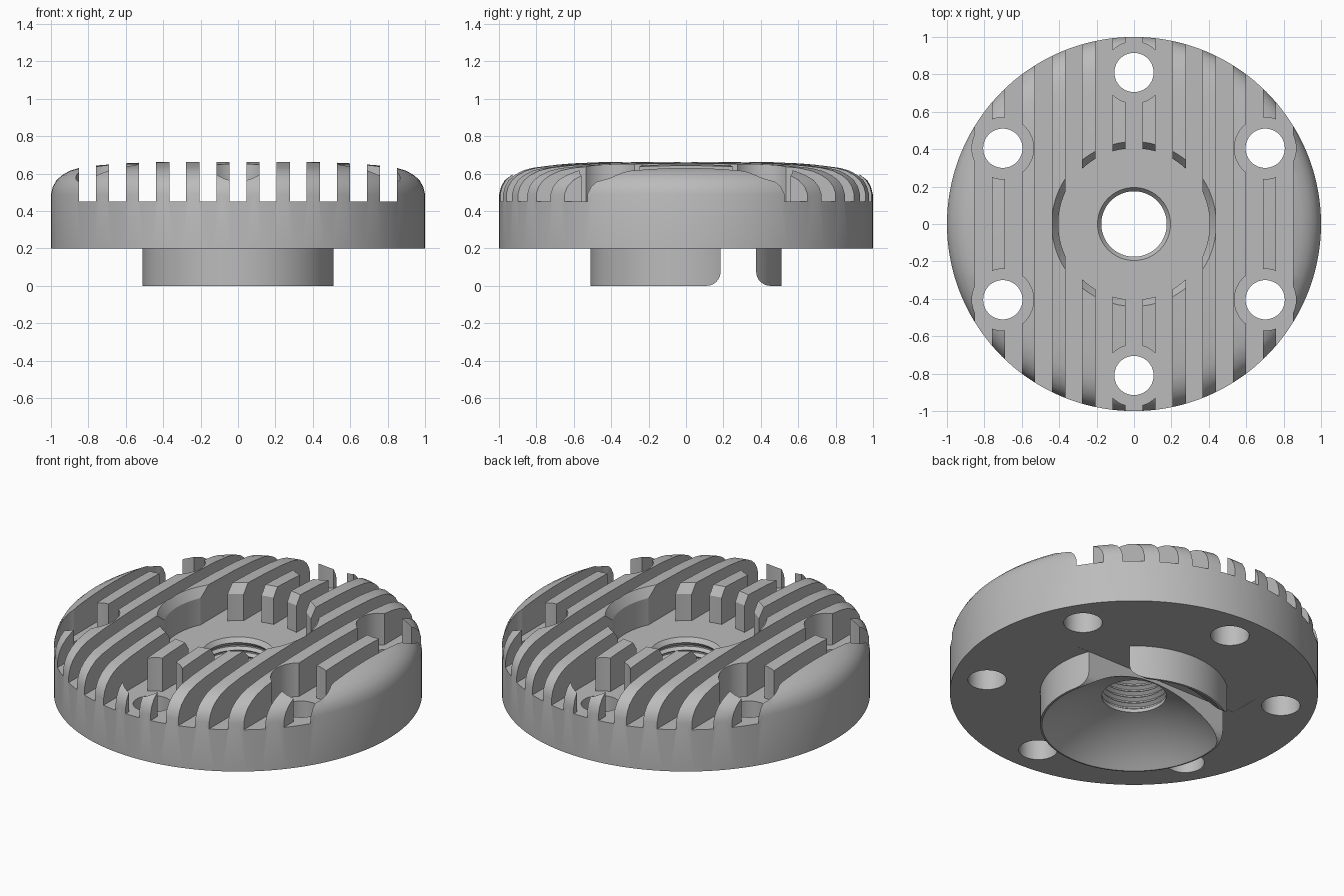
import bpy, bmesh
from math import pi, sin, cos, sqrt, radians

cube = bpy.data.objects.get("Cube")
if cube:
    bpy.data.objects.remove(cube, do_unlink=True)

metal = bpy.data.materials.new("cast_grey_metal")
metal.use_nodes = True
GREY = (0.5, 0.5, 0.5, 1)
metal.diffuse_color = GREY
metal.node_tree.nodes["Principled BSDF"].inputs["Base Color"].default_value = GREY


def make_object(name, bm):
    bmesh.ops.recalc_face_normals(bm, faces=bm.faces)
    mesh = bpy.data.meshes.new(name)
    bm.to_mesh(mesh)
    bm.free()
    mesh.materials.append(metal)
    obj = bpy.data.objects.new(name, mesh)
    bpy.context.collection.objects.link(obj)
    return obj


def lathe(bm, profile, segments, cx=0, cy=0):
    """Revolve a closed (radius, z) outline about a vertical axis."""
    rings = []
    for i in range(segments):
        a = 2 * pi * i / segments
        rings.append([bm.verts.new((cx + r * cos(a), cy + r * sin(a), z)) for r, z in profile])
    n = len(profile)
    for i in range(segments):
        p, q = rings[i], rings[(i + 1) % segments]
        for j in range(n):
            k = (j + 1) % n
            bm.faces.new((p[j], q[j], q[k], p[k]))


def prism(bm, outline, x0, x1):
    """Extrude a (y, z) outline along x."""
    a = [bm.verts.new((x0, y, z)) for y, z in outline]
    b = [bm.verts.new((x1, y, z)) for y, z in outline]
    bm.faces.new(a)
    bm.faces.new(b[::-1])
    n = len(outline)
    for i in range(n):
        k = (i + 1) % n
        bm.faces.new((a[i], b[i], b[k], a[k]))


def cut(target, cutter):
    mod = target.modifiers.new("cut", 'BOOLEAN')
    mod.operation = 'DIFFERENCE'
    mod.solver = 'EXACT'
    mod.object = cutter
    bpy.context.view_layer.objects.active = target
    bpy.ops.object.modifier_apply(modifier=mod.name)
    bpy.data.objects.remove(cutter, do_unlink=True)


FLOOR = 0.45    # bottom of the fin slots
FLANGE = 0.2    # underside of the flange
BORE = 0.175

# Body outline: domed chamber, threaded bore, centre recess, rounded crown, spigot
chamber = [(r, 0.2 - 0.72 + sqrt(0.72 ** 2 - r * r))
           for r in [0.5 - (0.5 - BORE) * i / 12 for i in range(13)]]
thread = []
for i in range(6):
    z = 0.2 + 0.036 * i
    thread += [(BORE, z), (0.195, z + 0.014), (0.195, z + 0.022)]
recess = [(BORE, 0.425), (0.195, FLOOR), (0.405, FLOOR), (0.405, 0.61), (0.44, 0.662)]
crown = [(0.6, 0.655), (0.75, 0.644), (0.85, 0.63), (0.9, 0.615), (0.94, 0.592),
         (0.97, 0.565), (0.99, 0.53), (1, 0.49)]
spigot = [(1, FLANGE), (0.51, FLANGE), (0.51, 0)]

bm = bmesh.new()
lathe(bm, chamber + thread + recess + crown + spigot, 144)
body = make_object("finned_cylinder_head", bm)

# Parallel cooling slots
bm = bmesh.new()
for i in range(-5, 6):
    x = 0.161 * i
    prism(bm, [(-1.1, FLOOR), (1.1, FLOOR), (1.1, 0.8), (-1.1, 0.8)], x - 0.045, x + 0.045)
cut(body, make_object("slot_cutter", bm))

# Six counterbored bolt holes
bm = bmesh.new()
for i in range(6):
    a = pi / 2 + i * pi / 3
    lathe(bm, [(0, 0.1), (0.105, 0.1), (0.105, FLOOR), (0.165, FLOOR), (0.165, 0.8), (0, 0.8)],
          48, 0.81 * cos(a), 0.81 * sin(a))
bmesh.ops.remove_doubles(bm, verts=bm.verts, dist=1e-5)
bmesh.ops.dissolve_degenerate(bm, edges=bm.edges, dist=1e-6)
# drop the zero-width core left on each axis
bmesh.ops.delete(bm, geom=[e for e in bm.edges if not e.link_faces], context='EDGES')
cut(body, make_object("bolt_hole_cutter", bm))

# Channel across the spigot with flared, rounded lips
R = 0.075
arc = [radians(15 * i) for i in range(7)]
outline = [(0.375, FLANGE + 0.001), (0.185, FLANGE + 0.001)]
outline += [(0.185 - R + R * cos(a), R - R * sin(a)) for a in arc]
outline += [(0.185 - R, -0.05), (0.375 + R, -0.05)]
outline += [(0.375 + R - R * cos(a), R - R * sin(a)) for a in reversed(arc)]
bm = bmesh.new()
prism(bm, outline, -0.55, 0.55)
cut(body, make_object("channel_cutter", bm))

# Smooth round surfaces, crisp machined edges
bpy.ops.object.select_all(action='DESELECT')
body.select_set(True)
bpy.context.view_layer.objects.active = body
bpy.ops.object.shade_smooth_by_angle(angle=radians(28))
